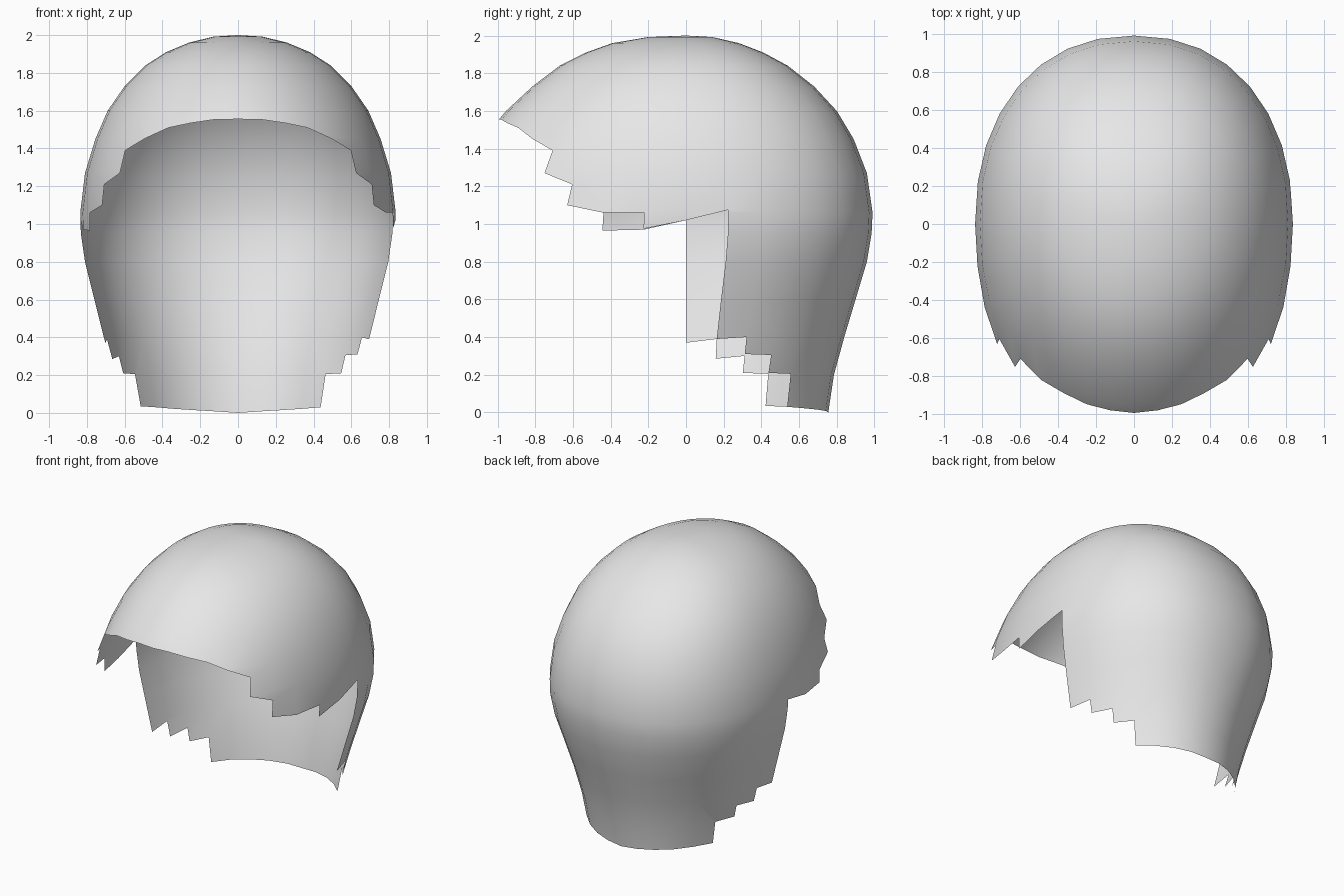
import bpy
import bmesh
from math import sin, cos, radians
from mathutils import Vector

cube = bpy.data.objects.get("Cube")
if cube:
    bpy.data.objects.remove(cube, do_unlink=True)

# Rings of the shell: height, half width, front depth, back depth
RINGS = [
    (2.0, 0, 0, 0), (1.992, .13, .2, .14), (1.96, .26, .39, .28),
    (1.91, .38, .53, .41), (1.84, .49, .67, .54), (1.73, .6, .815, .68),
    (1.6, .69, .955, .8), (1.45, .755, 1.08, .89), (1.27, .81, 1.18, .96),
    (1.06, .835, 1.28, .99), (.95, .832, 1.3, .985), (.8, .81, 1.3, .96),
    (.6, .76, 1.3, .9), (.4, .71, 1.3, .84), (.2, .655, 1.3, .785),
    (0, .612, 1.3, .755),
]

# Column angles of one half, from the front centre round to the back centre
ANGLES = [-90 + 10.1 * i for i in range(6)] + [-30, -20, -10]
ANGLES += [11.25 * i for i in range(9)]

# Hem heights at the two ends of each strip, front to back
FRINGE = [(1.555, 1.553), (1.553, 1.535), (1.535, 1.51), (1.51, 1.455),
          (1.455, 1.39), (1.27, 1.21), (1.10, 1.06)]
NAPE = [(.03, .022), (.022, .015), (.015, .008), (.008, 0)]
HEMS = {
    1: FRINGE + [(1.06, 1.06), (.975, 1.02), (1.02, 1.075), (.39, .40),
                 (.31, .305), (.21, .205)] + NAPE,
    -1: FRINGE + [(.965, .97), (.97, 1.02), (.37, .39), (.285, .30),
                  (.21, .205), (.035, .03)] + NAPE,
}


def ring_point(side, angle, ring):
    """Point on one ring; the back is slightly squarer above the nape."""
    z, width, front, back = ring
    power = 1.0
    depth = front
    if angle > 0:
        depth = back
        power = 1 - .09 * min(1, max(0, (z - .4) / .5))
    c, s = abs(cos(radians(angle))), abs(sin(radians(angle)))
    y = depth * s ** power * (1 if angle > 0 else -1)
    return Vector((side * width * c ** power, y, z))


def shell_point(side, angle, z):
    """Point on a column at any height, straight between rings."""
    for upper, lower in zip(RINGS, RINGS[1:]):
        if z >= lower[0]:
            t = (upper[0] - z) / (upper[0] - lower[0])
            return ring_point(side, angle, upper).lerp(ring_point(side, angle, lower), t)


# Full shell, with every face tagged by its strip
bm = bmesh.new()
tag = bm.faces.layers.int.new("strip")
strips = []
for side in (1, -1):
    columns = [[bm.verts.new(ring_point(side, a, r)) for r in RINGS] for a in ANGLES]
    for i, hem in enumerate(HEMS[side]):
        strips.append((side, ANGLES[i], ANGLES[i + 1], hem))
        a, b = columns[i], columns[i + 1]
        for k in range(len(RINGS) - 1):
            face = bm.faces.new((a[k], a[k + 1], b[k + 1], b[k]))
            face[tag] = len(strips)
bmesh.ops.remove_doubles(bm, verts=bm.verts[:], dist=1e-4)

# Trim each strip along its own hem line to make the stepped locks
for number, (side, a1, a2, (z1, z2)) in enumerate(strips, 1):
    p1, p2 = shell_point(side, a1, z1), shell_point(side, a2, z2)
    outward = Vector((p1.x + p2.x, p1.y + p2.y, 0))
    normal = (p2 - p1).cross(outward).normalized()
    if normal.z < 0:
        normal.negate()
    faces = [f for f in bm.faces if f[tag] == number]
    edges = {e for f in faces for e in f.edges}
    verts = {v for f in faces for v in f.verts}
    bmesh.ops.bisect_plane(bm, geom=faces + list(edges) + list(verts), dist=1e-5,
                           plane_co=p1, plane_no=normal)
    below = [f for f in bm.faces if f[tag] == number
             and (f.calc_center_median() - p1).dot(normal) < 0]
    bmesh.ops.delete(bm, geom=below, context='FACES')

# Consistent outward normals and smooth shading
bmesh.ops.remove_doubles(bm, verts=bm.verts[:], dist=1e-4)
bmesh.ops.recalc_face_normals(bm, faces=bm.faces[:])
bm.normal_update()
top = max(bm.faces, key=lambda f: f.calc_center_median().z)
if top.normal.z < 0:
    bmesh.ops.reverse_faces(bm, faces=bm.faces[:])
for f in bm.faces:
    f.smooth = True
bm.faces.layers.int.remove(tag)

mesh = bpy.data.meshes.new("hair_shell")
bm.to_mesh(mesh)
bm.free()
hair = bpy.data.objects.new("hair_shell", mesh)
bpy.context.collection.objects.link(hair)

# Plain light grey
grey = bpy.data.materials.new("light_grey")
grey.use_nodes = True
grey.diffuse_color = (.8, .8, .8, 1)
for node in grey.node_tree.nodes:
    if node.type == 'BSDF_PRINCIPLED':
        node.inputs["Base Color"].default_value = (.8, .8, .8, 1)
mesh.materials.append(grey)
